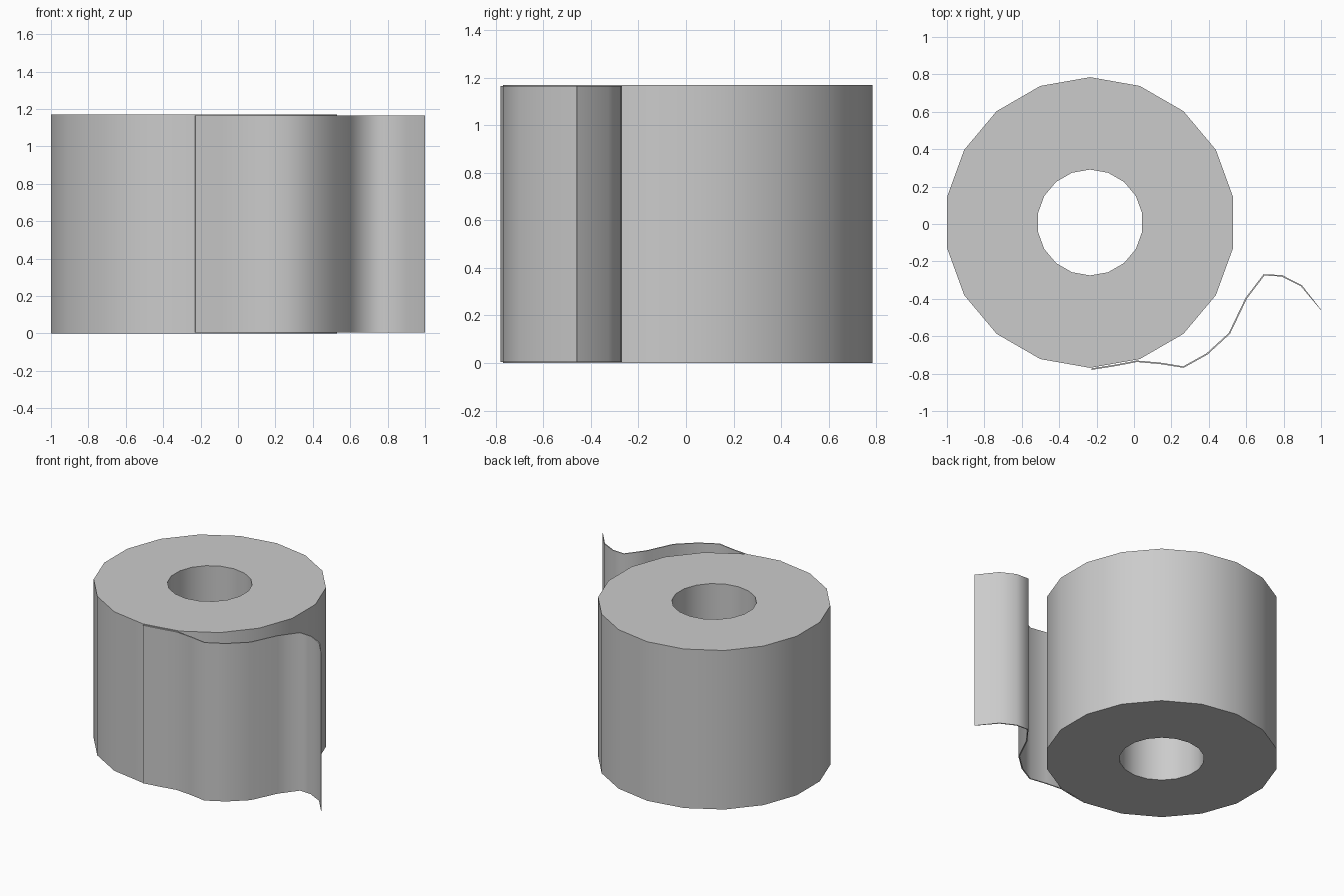
import bpy, bmesh, math
from mathutils import Vector

if "Cube" in bpy.data.objects:
    bpy.data.objects.remove(bpy.data.objects["Cube"])

HEIGHT = 1.17


def finish(name, bm):
    bmesh.ops.recalc_face_normals(bm, faces=bm.faces)
    mesh = bpy.data.meshes.new(name)
    bm.to_mesh(mesh)
    bm.free()
    obj = bpy.data.objects.new(name, mesh)
    bpy.context.collection.objects.link(obj)
    bpy.ops.object.select_all(action='DESELECT')
    bpy.context.view_layer.objects.active = obj
    obj.select_set(True)
    bpy.ops.object.shade_smooth_by_angle(angle=math.radians(60))
    return obj


# Paper roll: an 18-sided tube open through the middle
SIDES, CX, CY = 18, -0.235, 0.008
bm = bmesh.new()


def ring(radius, z):
    angles = [math.pi / 2 + 2 * math.pi * i / SIDES for i in range(SIDES)]
    return [bm.verts.new((CX + radius * math.cos(a), CY + radius * math.sin(a), z))
            for a in angles]


rings = [ring(0.777, 0), ring(0.777, HEIGHT), ring(0.283, HEIGHT), ring(0.283, 0)]
for a, b in zip(rings, rings[1:] + rings[:1]):
    for i in range(SIDES):
        j = (i + 1) % SIDES
        bm.faces.new((a[i], a[j], b[j], b[i]))
finish("paper_roll", bm)

# Loose sheet: thin wavy strip that tapers to its free edge
path = [Vector(p) for p in (
    (-0.228, -0.776), (-0.1, -0.756), (0.015, -0.734), (0.14, -0.745),
    (0.264, -0.765), (0.39, -0.695), (0.51, -0.585), (0.60, -0.397),
    (0.695, -0.272), (0.79, -0.277), (0.895, -0.33), (1.0, -0.46))]
bm = bmesh.new()
sections = []
for i, p in enumerate(path):
    t = (path[min(i + 1, len(path) - 1)] - path[max(i - 1, 0)]).normalized()
    half = 0.001 if i == len(path) - 1 else 0.004
    n = Vector((-t.y, t.x)) * half
    sections.append([bm.verts.new((q.x, q.y, z)) for q, z in (
        (p - n, 0.004), (p - n, HEIGHT - 0.004),
        (p + n, HEIGHT - 0.004), (p + n, 0.004))])
for a, b in zip(sections, sections[1:]):
    for k in range(4):
        m = (k + 1) % 4
        bm.faces.new((a[k], a[m], b[m], b[k]))
bm.faces.new(sections[0])
bm.faces.new(sections[-1])
finish("loose_sheet", bm)
